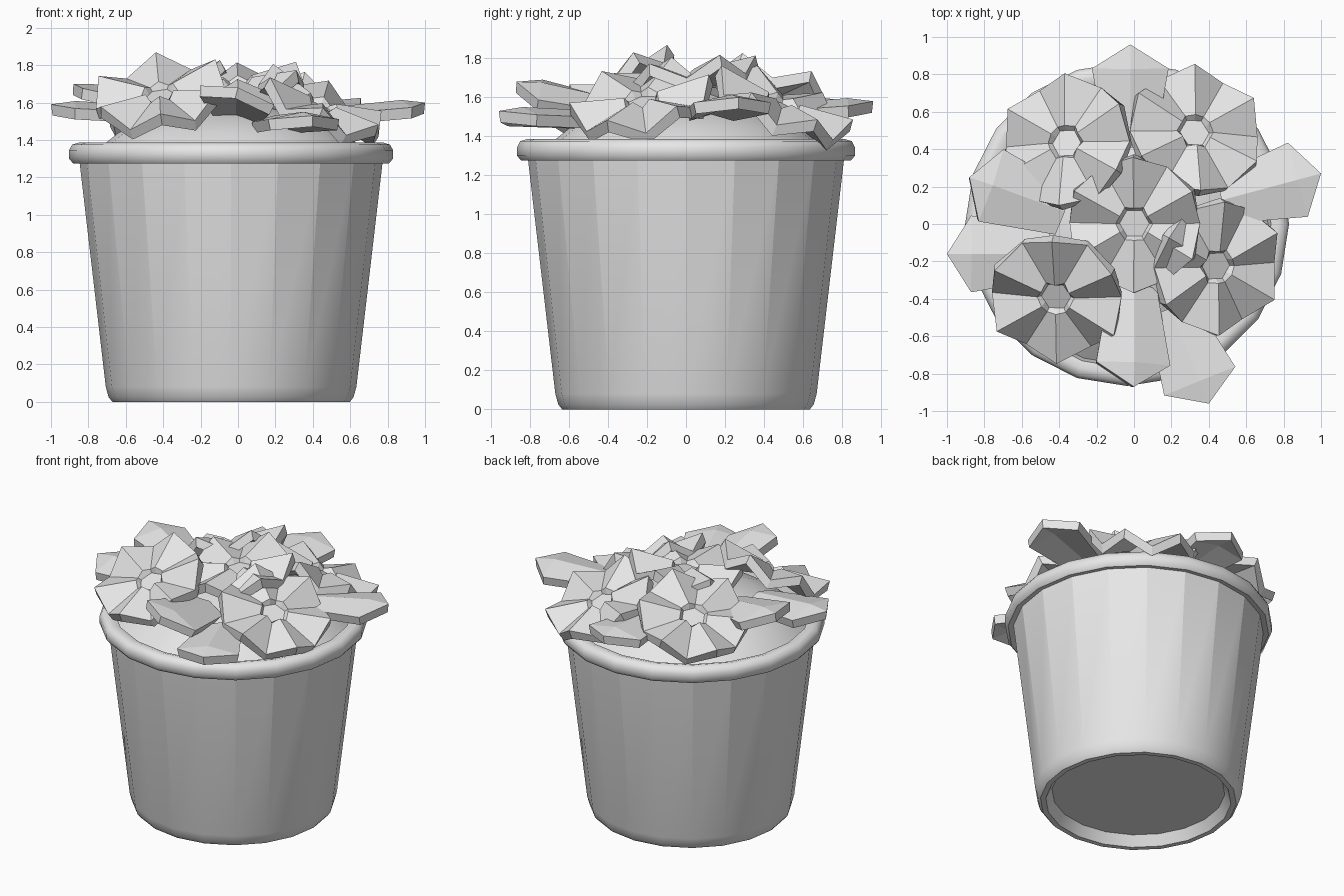
import bpy, bmesh
from math import radians, cos, sin, pi
from mathutils import Matrix, Vector

cube = bpy.data.objects.get("Cube")
if cube:
    bpy.data.objects.remove(cube)

# One plain grey for everything
GREY = (0.8, 0.8, 0.8, 1)
grey = bpy.data.materials.new("plain_grey")
grey.use_nodes = True
grey.diffuse_color = GREY
grey.node_tree.nodes["Principled BSDF"].inputs["Base Color"].default_value = GREY

SIDES = 20
POT_X = -0.037


def finish(name, bm, matrix=Matrix(), thickness=0):
    mesh = bpy.data.meshes.new(name)
    bm.to_mesh(mesh)
    bm.free()
    mesh.materials.append(grey)
    obj = bpy.data.objects.new(name, mesh)
    obj.matrix_world = matrix
    bpy.context.collection.objects.link(obj)
    if thickness:
        mod = obj.modifiers.new("thickness", "SOLIDIFY")
        mod.thickness = thickness
        mod.offset = -1
    return obj


def lathe(name, profile, sharp_span=None):
    """Turn a (radius, height) profile; creases stay sharp, and so do upright edges in sharp_span."""
    bm = bmesh.new()
    rings = []
    for r, z in profile:
        rings.append([bm.verts.new((r * cos(2 * pi * i / SIDES), r * sin(2 * pi * i / SIDES), z))
                      for i in range(SIDES)])
    for low, high in zip(rings, rings[1:]):
        for i in range(SIDES):
            j = (i + 1) % SIDES
            bm.faces.new((low[i], low[j], high[j], high[i]))
    bmesh.ops.remove_doubles(bm, verts=bm.verts, dist=1e-4)
    bm.normal_update()
    for f in bm.faces:
        f.smooth = True
    for e in bm.edges:
        heights = sorted(v.co.z for v in e.verts)
        if sharp_span and heights[0] < sharp_span[0] and heights[1] > sharp_span[1]:
            e.smooth = False
        elif e.calc_face_angle(0) > radians(50):
            e.smooth = False
    return finish(name, bm, Matrix.Translation((POT_X, 0, 0)))


# Pot with a recessed base and a rolled rim
lathe("pot", [(0, 0.07), (0.56, 0.07), (0.6, 0), (0.635, 0), (0.655, 0.025), (0.67, 0.08),
              (0.81, 1.28), (0.845, 1.275), (0.866, 1.3), (0.866, 1.345), (0.85, 1.375),
              (0.81, 1.387), (0.77, 1.375), (0.75, 1.3)], (0.1, 1.2))

# Domed soil
lathe("soil", [(0.76, 1.31), (0.7, 1.36), (0.6, 1.44), (0.42, 1.52), (0.2, 1.575), (0, 1.59)])


def flower(name, place, facing):
    """Six ridged petals around a sunken hexagonal heart."""
    bm = bmesh.new()
    hexagon = cos(pi / 6)
    # each ring: radius on ridge, radius in fold, height on ridge, height in fold
    rings = []
    for r_ridge, r_fold, z_ridge, z_fold in [(0.08 * hexagon, 0.08, -0.03, -0.03),
                                             (0.1 * hexagon, 0.1, 0.015, -0.015),
                                             (0.365, 0.35, 0.05, -0.05)]:
        ring = []
        for i in range(12):
            a = pi * i / 6 + pi / 6
            r, z = (r_ridge, z_ridge) if i % 2 == 0 else (r_fold, z_fold)
            ring.append(bm.verts.new((r * cos(a), r * sin(a), z)))
        rings.append(ring)
    bm.faces.new(rings[0])
    for inner, outer in zip(rings, rings[1:]):
        for i in range(12):
            j = (i + 1) % 12
            bm.faces.new((inner[i], outer[i], outer[j], inner[j]))
    turn = Vector((0, 0, 1)).rotation_difference(Vector(facing)).to_matrix().to_4x4()
    return finish(name, bm, Matrix.Translation(place) @ turn, 0.065)


flower("flower_front_right", (-0.42, -0.4, 1.66), (-0.14, -0.45, 0.88))
flower("flower_front_left", (0.45, -0.23, 1.6), (0.4, -0.2, 0.9))
flower("flower_back_right", (-0.37, 0.44, 1.63), (-0.33, 0.25, 0.9))
flower("flower_back_left", (0.33, 0.5, 1.58), (0.22, 0.38, 0.9))
flower("flower_centre", (0, 0.0, 1.72), (-0.08, -0.12, 0.97))


def leaf(name, tip, heading, pitch=0, roll=0):
    """Pointed leaf with a raised crease, hung from its tip."""
    bm = bmesh.new()
    crease = [bm.verts.new(p) for p in [(-0.55, 0, 0.02), (-0.13, 0, 0.025), (0, 0, 0)]]
    for side in (1, -1):
        edge = [bm.verts.new((x, side * y, -0.015)) for x, y in [(-0.55, 0.13), (-0.13, 0.205)]]
        for face in ([crease[0], crease[1], edge[1], edge[0]], [crease[1], crease[2], edge[1]]):
            bm.faces.new(face if side == 1 else face[::-1])
    bmesh.ops.recalc_face_normals(bm, faces=bm.faces)
    bm.normal_update()
    if sum(f.normal.z for f in bm.faces) < 0:
        bmesh.ops.reverse_faces(bm, faces=bm.faces)
    matrix = (Matrix.Translation(tip) @ Matrix.Rotation(radians(heading), 4, "Z")
              @ Matrix.Rotation(radians(-pitch), 4, "Y") @ Matrix.Rotation(radians(roll), 4, "X"))
    return finish(name, bm, matrix, 0.06)


leaf("leaf_left", (1.0, 0.27, 1.6), 15, 5)
leaf("leaf_right", (-1.0, -0.16, 1.59), 180, 3)
leaf("leaf_right_upper", (-0.88, 0.25, 1.7), 160, 12, 5)
leaf("leaf_front", (0.0, -0.87, 1.68), -90, 12, -15)
leaf("leaf_front_left", (0.4, -0.96, 1.53), -68, 2)
leaf("leaf_back", (-0.02, 0.96, 1.58), 90, 4)
